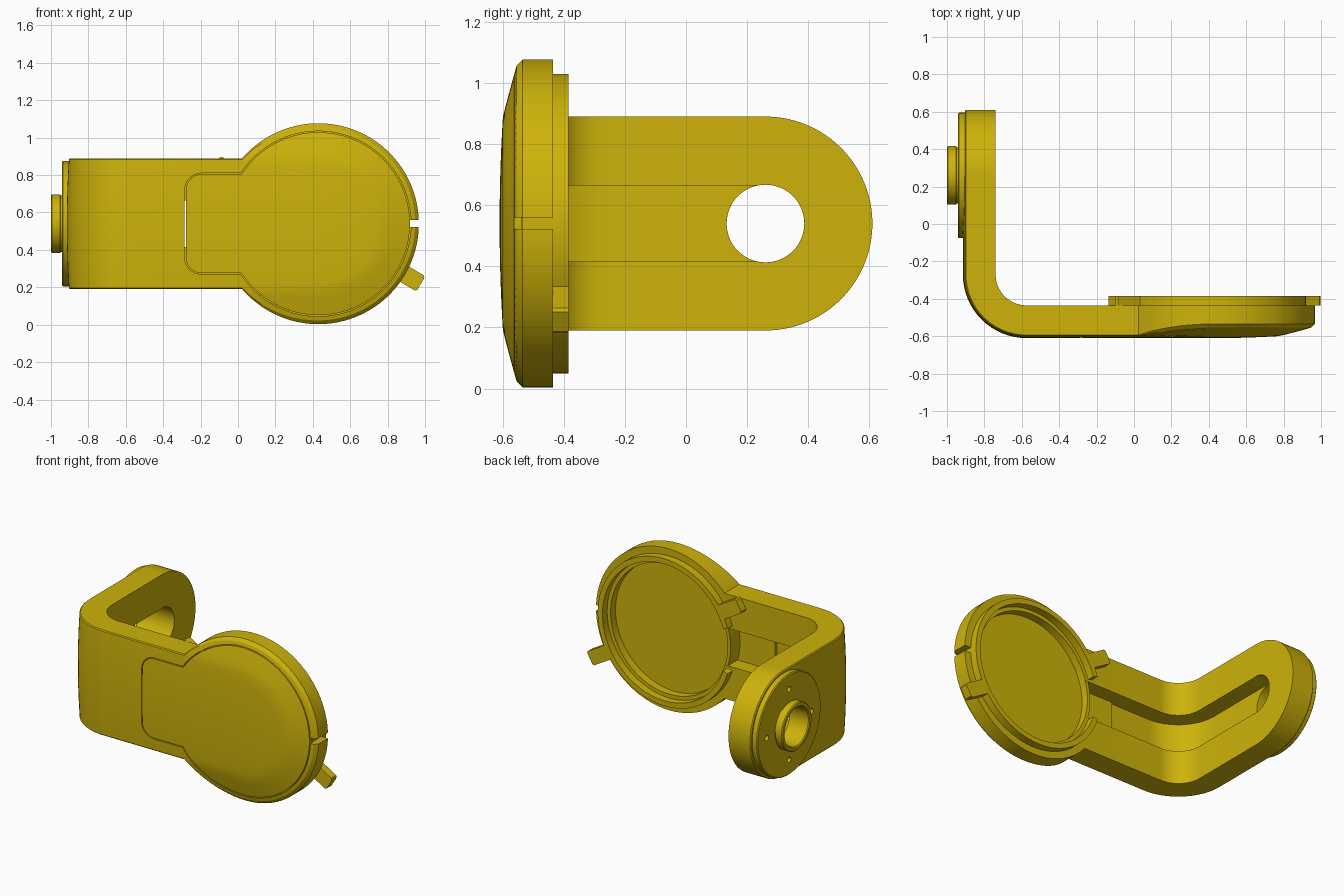
import bpy, bmesh, math
from mathutils import Vector

if "Cube" in bpy.data.objects:
    bpy.data.objects.remove(bpy.data.objects["Cube"])

ZC = 0.54                      # height of the centre line
DISC_X, DISC_R = 0.43, 0.537   # round head
ARM_H, THICK = 0.35, 0.175     # arm half height and thickness
PIV_Y = 0.26                   # pivot centre
Z = Vector((0, 0, 1))

mat = bpy.data.materials.new("gold")
mat.diffuse_color = (0.62, 0.45, 0.003, 1)
mat.use_nodes = True
mat.node_tree.nodes["Principled BSDF"].inputs["Base Color"].default_value = mat.diffuse_color


def finish(bm, name, helper=False):
    bmesh.ops.remove_doubles(bm, verts=bm.verts, dist=1e-5)
    bmesh.ops.recalc_face_normals(bm, faces=bm.faces)
    me = bpy.data.meshes.new(name)
    bm.to_mesh(me)
    bm.free()
    ob = bpy.data.objects.new(name, me)
    bpy.context.collection.objects.link(ob)
    if helper:
        ob.hide_render = True
        ob.hide_viewport = True
    else:
        me.materials.append(mat)
    return ob


def boolean(ob, cutter, op='DIFFERENCE'):
    m = ob.modifiers.new("cut", 'BOOLEAN')
    m.object, m.operation, m.solver = cutter, op, 'EXACT'


def bake(ob):
    dg = bpy.context.evaluated_depsgraph_get()
    me = bpy.data.meshes.new_from_object(ob.evaluated_get(dg))
    ob.modifiers.clear()
    ob.data = me
    me.shade_smooth()
    me.set_sharp_from_angle(angle=math.radians(28))


def grid(bm, rows, closed=False):
    vs = [[bm.verts.new(p) for p in r] for r in rows]
    n = len(rows[0])
    for a, b in zip(vs, vs[1:]):
        for i in range(n if closed else n - 1):
            j = (i + 1) % n
            bm.faces.new((a[i], a[j], b[j], b[i]))
    return vs


def lathe(name, profile, origin, axis, steps=96, a0=0, a1=2 * math.pi, helper=False):
    """Revolve a closed (radius, along-axis) profile."""
    o, ax = Vector(origin), Vector(axis)
    side = ax.cross(Z)
    bm = bmesh.new()
    rows = []
    for k in range(steps + 1):
        a = a0 + (a1 - a0) * k / steps
        d = side * math.cos(a) + Z * math.sin(a)
        rows.append([o + d * r + ax * h for r, h in profile])
    vs = grid(bm, rows, True)
    if a1 - a0 < 6.28:
        bm.faces.new(vs[0])
        bm.faces.new(vs[-1])
    return finish(bm, name, helper)


def prism(name, pts, y0, y1, helper=False):
    """Extrude an (x, z) outline along y."""
    bm = bmesh.new()
    vs = grid(bm, [[(x, y, z) for x, z in pts] for y in (y0, y1)], True)
    bm.faces.new(vs[0])
    bm.faces.new(vs[1])
    return finish(bm, name, helper)


# path of the outer face: point, direction of travel, inward normal, half height
path = []
for y in (PIV_Y, 0.0, -0.27):
    path.append((Vector((-0.915, y, ZC)), Vector((0, -1, 0)), Vector((1, 0, 0)), ARM_H))
for k in range(1, 17):
    a = math.pi / 2 * k / 16
    n = Vector((math.cos(a), math.sin(a), 0))
    path.append((Vector((-0.575, -0.27, ZC)) - n * 0.34, Vector((math.sin(a), -math.cos(a), 0)), n, ARM_H))
phi0 = math.acos(ARM_H / DISC_R)
for k in range(-1, 19):
    phi = phi0 * (1 - max(k, 0) / 18)
    x = DISC_X - DISC_R * math.sin(phi) - (0.25 if k < 0 else 0)
    path.append((Vector((x, -0.61, ZC)), Vector((1, 0, 0)), Vector((0, 1, 0)),
                 DISC_R * math.cos(phi)))


def half_section(H):
    """Slightly crowned front, conical fall toward the rim, small chamfer."""
    c = 0.006 + 0.014 * (H - ARM_H) / (DISC_R - ARM_H)
    drop = lambda d: 0.09 * d * d + 0.19 * max(0, d - ARM_H)
    pts = [(d, drop(d)) for d in ((H - c) * i / 14 for i in range(15))]
    return pts + [(H, drop(H - c) + c), (H, THICK), (0, THICK)]


def blank(name):
    """Bent arm swept into the round head, with half-round ends."""
    bm = bmesh.new()
    for s in (1, -1):
        grid(bm, [[p + n * e + Z * d * s for d, e in half_section(H)] for p, t, n, H in path])
    for (p, t, n, H), s in ((path[0], -1), (path[-1], 1)):
        rows = []
        for k in range(49):
            a = math.pi * k / 48
            rows.append([p + n * e + (Z * math.cos(a) + t * s * math.sin(a)) * d
                         for d, e in half_section(H)])
        grid(bm, rows)
    return finish(bm, name)


def cover_outline(off):
    R, h, x0, r = 0.495 - off, 0.27 - off, -0.285 + off, 0.09 - off
    a0 = math.pi - math.asin(h / R)
    pts = [(DISC_X + R * math.cos(a0 * (1 - k / 40)), ZC + R * math.sin(a0 * (1 - k / 40)))
           for k in range(81)]
    for s in (-1, 1):
        for k in range(9):
            a = math.pi / 2 * (k / 8 if s < 0 else 1 - k / 8)
            pts.append((x0 + r - r * math.sin(a), ZC + s * (h - r + r * math.cos(a))))
    return pts


# cutters
pocket = prism("pocket_cutter", cover_outline(0), -0.8, -0.535, True)
cover_shape = prism("cover_shape", cover_outline(0.006), -0.8, -0.537, True)
slit = prism("slit_cutter", [(0.92, 0.522), (1.1, 0.522), (1.1, 0.56), (0.92, 0.56)], -0.8, -0.3, True)
recess = lathe("recess_cutter", [(0, -0.57), (0.43, -0.57), (0.43, -0.3), (0, -0.3)],
               (DISC_X, 0, ZC), (0, 1, 0), helper=True)
bore = lathe("bore_cutter", [(0, -1.1), (0.127, -1.1), (0.127, -0.6), (0, -0.6)],
             (0, PIV_Y, ZC), (1, 0, 0), 64, helper=True)
bm = bmesh.new()
rows = [[p + n * e + Z * z for z, e in ((-0.125, 0.06), (0.125, 0.06), (0.125, 0.2), (-0.125, 0.2))]
        for p, t, n, H in path if p.x < 0.12]
vs = grid(bm, rows, True)
bm.faces.new(vs[0])
bm.faces.new(vs[-1])
channel = finish(bm, "channel_cutter", True)

# bent arm with cable channel
arm = blank("bent_arm")
for c in (pocket, recess, channel, bore, slit):
    boolean(arm, c)
bake(arm)

# flush cover plate
cover = blank("cover_plate")
boolean(cover, cover_shape, 'INTERSECT')
bake(cover)

# shallow cup that closes the back of the head
bake(lathe("head_cup", [(0, -0.538), (0.452, -0.538), (0.452, -0.437), (0.43, -0.437),
                        (0.43, -0.487), (0, -0.487)], (DISC_X, 0, ZC), (0, 1, 0)))

# raised ring on the back of the head, open toward the arm
gap = math.asin(0.15 / 0.49)
bake(lathe("locking_ring", [(0.455, -0.445), (0.49, -0.445), (0.49, -0.385), (0.455, -0.385)],
           (DISC_X, 0, ZC), (0, 1, 0), 90, -math.pi + gap, math.pi - gap))

# two locking tabs
for name, ang in (("outer_tab", -30.4), ("inner_tab", 149.6)):
    a = math.radians(ang)
    u, v = (math.cos(a), math.sin(a)), (-math.sin(a), math.cos(a))
    pts = [(DISC_X + u[0] * r + v[0] * w, ZC + u[1] * r + v[1] * w)
           for r, w in ((0.47, -0.047), (0.625, -0.047), (0.635, -0.037),
                        (0.635, 0.037), (0.625, 0.047), (0.47, 0.047))]
    bake(prism(name, pts, -0.437, -0.385))

# pivot flange with hollow boss and four pin holes
flange = lathe("pivot_flange", [(0.127, -0.89), (0.335, -0.89), (0.335, -0.936), (0.329, -0.942),
                                (0.15, -0.942), (0.15, -0.948), (0.157, -0.951), (0.157, -0.994),
                                (0.151, -1.0), (0.133, -1.0), (0.127, -0.994)],
               (0, PIV_Y, ZC), (1, 0, 0))
for k in range(4):
    a = math.pi / 2 * k
    pin = lathe("pin_cutter", [(0, -0.97), (0.018, -0.97), (0.018, -0.91), (0, -0.91)],
                (0, PIV_Y + 0.235 * math.cos(a), ZC + 0.235 * math.sin(a)), (1, 0, 0), 16, helper=True)
    boolean(flange, pin)
bake(flange)

# remove the cutters
for ob in [o for o in bpy.data.objects if o.hide_render]:
    bpy.data.objects.remove(ob)
